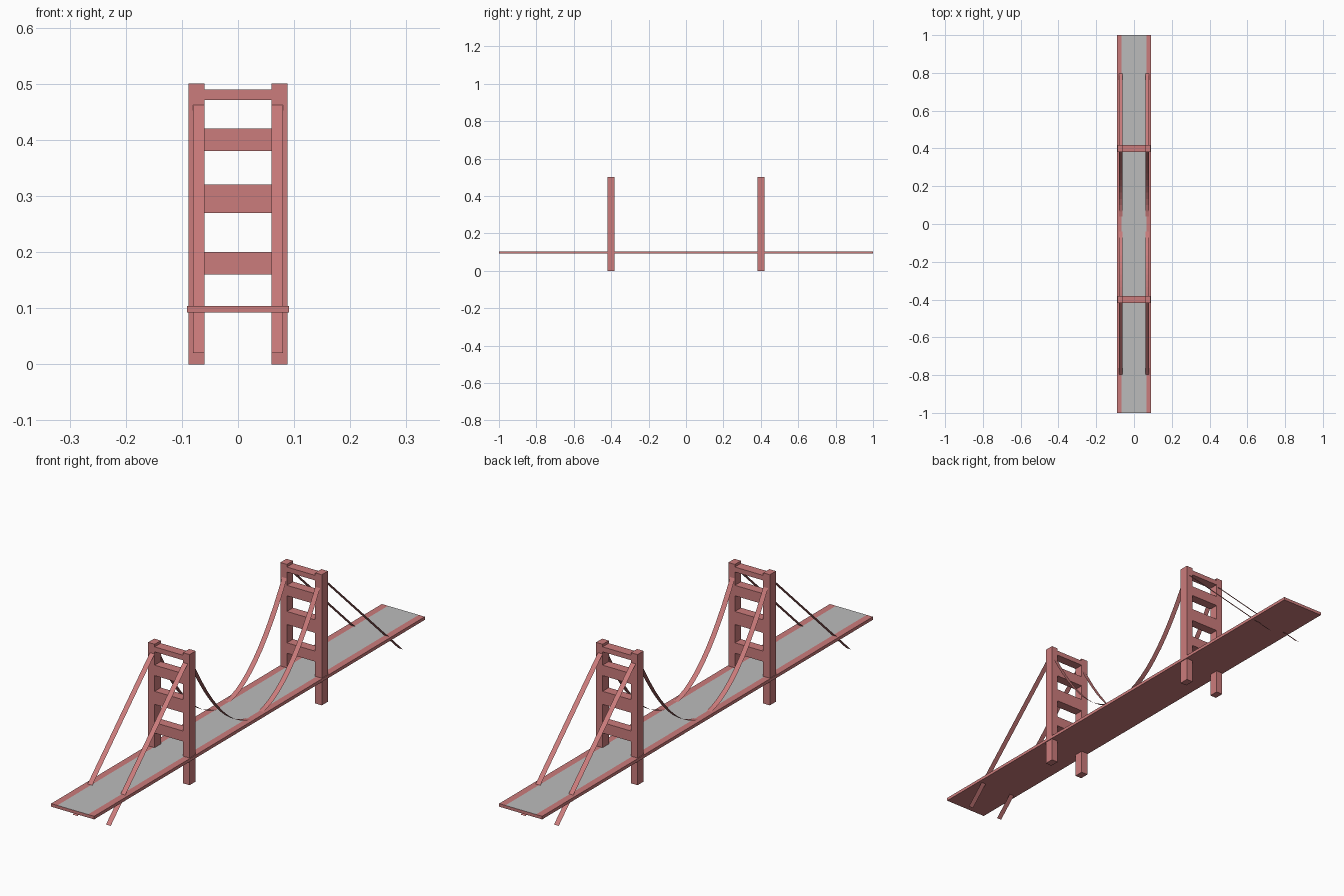
import bpy, bmesh
from mathutils import Vector

old = bpy.data.objects.get("Cube")
if old:
    bpy.data.objects.remove(old, do_unlink=True)


def material(name, rgb):
    m = bpy.data.materials.new(name)
    m.use_nodes = True
    m.diffuse_color = (*rgb, 1)
    m.node_tree.nodes["Principled BSDF"].inputs["Base Color"].default_value = (*rgb, 1)
    return m


RED = material("bridge red", (0.6, 0.2, 0.2))
GREY = material("road grey", (0.5, 0.5, 0.5))


def finish(name, bm, *mats):
    me = bpy.data.meshes.new(name)
    bm.to_mesh(me)
    bm.free()
    for m in mats:
        me.materials.append(m)
    ob = bpy.data.objects.new(name, me)
    bpy.context.collection.objects.link(ob)
    return ob


def add_box(bm, lo, hi):
    """Add an axis-aligned box between two corners."""
    lo, hi = Vector(lo), Vector(hi)
    for v in bmesh.ops.create_cube(bm, size=1)["verts"]:
        v.co = (lo + hi) / 2 + v.co * (hi - lo)


# Deck: one slab, its top cut lengthwise into a grey road between red kerbs
DECK_W, ROAD_W, DECK_TOP = 0.091, 0.065, 0.104
bm = bmesh.new()
add_box(bm, (-DECK_W, -1, 0.092), (DECK_W, 1, DECK_TOP))
for x in (-ROAD_W, ROAD_W):
    bmesh.ops.bisect_plane(bm, geom=bm.verts[:] + bm.edges[:] + bm.faces[:],
                           plane_co=(x, 0, 0), plane_no=(1, 0, 0))
bm.normal_update()
for f in bm.faces:
    on_road = f.normal.z > 0.9 and abs(f.calc_center_median().x) < ROAD_W
    f.material_index = 1 if on_road else 0
finish("deck", bm, RED, GREY)

# Towers: two legs each, joined by four cross beams
TOWER_Y, HALF_D = 0.4, 0.0185
LEG_IN, LEG_OUT = 0.06, 0.088
BEAMS = [(0.16, 0.20), (0.27, 0.32), (0.38, 0.42), (0.471, 0.49)]
for label, cy in (("front", -TOWER_Y), ("back", TOWER_Y)):
    y0, y1 = cy - HALF_D, cy + HALF_D
    for side, x0, x1 in (("left", LEG_IN, LEG_OUT), ("right", -LEG_OUT, -LEG_IN)):
        bm = bmesh.new()
        add_box(bm, (x0, y0, 0), (x1, y1, 0.5))
        finish(f"{label}_tower_{side}_leg", bm, RED)
    bm = bmesh.new()
    for z0, z1 in BEAMS:
        add_box(bm, (-LEG_IN, y0, z0), (LEG_IN, y1, z1))
    finish(f"{label}_tower_beams", bm, RED)

# Cables: flat ribbons, sagging between the towers and straight beyond them
CABLE_TOP, SAG_Z, STEPS = 0.48, 0.1, 24
span = [TOWER_Y * (2 * i / STEPS - 1) for i in range(STEPS + 1)]
main_path = [(y, SAG_Z + (CABLE_TOP - SAG_Z) * (y / TOWER_Y) ** 2) for y in span]
paths = {
    "main": main_path,
    "front": [(-0.884, 0.02), (-TOWER_Y, CABLE_TOP)],
    "back": [(TOWER_Y, CABLE_TOP), (0.884, 0.02)],
}
for side, x0, x1 in (("left", 0.06, 0.08), ("right", -0.08, -0.06)):
    for label, path in paths.items():
        bm = bmesh.new()
        rows = [[bm.verts.new((x, y, z)) for x in (x0, x1)] for y, z in path]
        for a, b in zip(rows, rows[1:]):
            bm.faces.new((a[0], a[1], b[1], b[0]))
        finish(f"{label}_cable_{side}", bm, RED)
